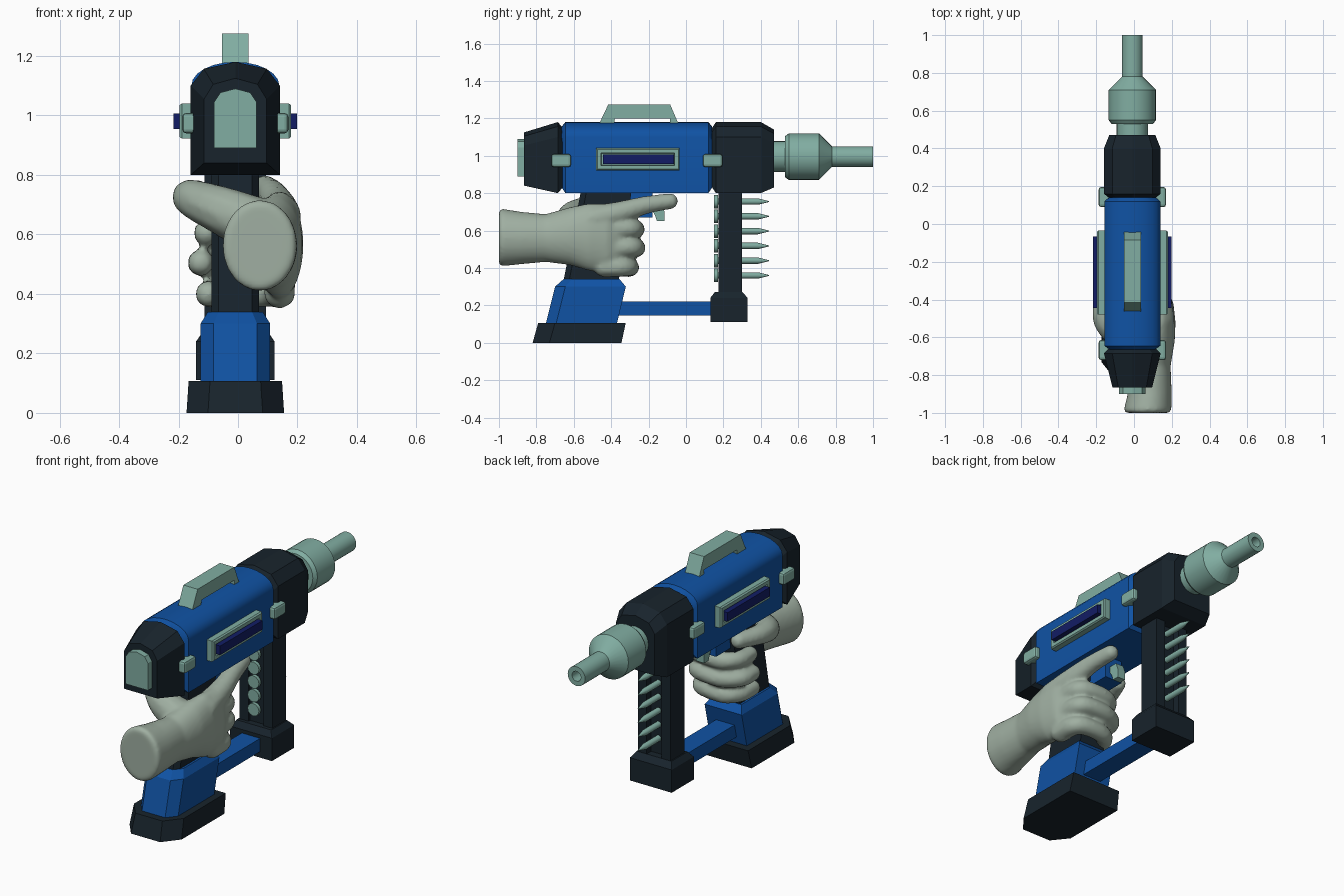
import bpy, bmesh
from math import sin, cos, pi
from mathutils import Vector, Matrix

if "Cube" in bpy.data.objects:
    bpy.data.objects.remove(bpy.data.objects["Cube"])

CX = -0.009   # centre plane of the tool


def material(name, rgb):
    m = bpy.data.materials.new(name)
    m.diffuse_color = (*rgb, 1)
    m.use_nodes = True
    m.node_tree.nodes["Principled BSDF"].inputs["Base Color"].default_value = m.diffuse_color
    return m


BLUE = material("blue", (0.005, 0.085, 0.37))
DARK = material("dark", (0.009, 0.017, 0.025))
MINT = material("mint", (0.22, 0.42, 0.36))
NAVY = material("navy", (0.006, 0.012, 0.13))
SKIN = material("glove", (0.35, 0.43, 0.36))


def finish(name, bm, mat, smooth=False):
    bmesh.ops.recalc_face_normals(bm, faces=bm.faces[:])
    me = bpy.data.meshes.new(name)
    bm.to_mesh(me)
    bm.free()
    me.materials.append(mat)
    ob = bpy.data.objects.new(name, me)
    bpy.context.collection.objects.link(ob)
    if smooth:
        bpy.ops.object.select_all(action='DESELECT')
        ob.select_set(True)
        bpy.context.view_layer.objects.active = ob
        bpy.ops.object.shade_smooth_by_angle(angle=0.6)
    return ob


def add_loft(bm, rings, dx=CX):
    rows = [[bm.verts.new((p[0] + dx, p[1], p[2])) for p in r] for r in rings]
    n = len(rows[0])
    for a, b in zip(rows, rows[1:]):
        for i in range(n):
            bm.faces.new((a[i], a[(i + 1) % n], b[(i + 1) % n], b[i]))
    bm.faces.new(rows[0])
    bm.faces.new(rows[-1])


def loft(name, rings, mat, smooth=False):
    bm = bmesh.new()
    add_loft(bm, rings)
    return finish(name, bm, mat, smooth)


def plan(hx, y0, y1, z, cut=0.0):
    """Horizontal rectangle, rear corners cut."""
    c = max(cut, 0.002)
    return [(-hx, y0 + c, z), (-hx + c * .8, y0, z), (hx - c * .8, y0, z), (hx, y0 + c, z),
            (hx, y1, z), (-hx, y1, z)]


def box(name, hx, y0, y1, z0, z1, mat, x=0.0, bevel=0.0):
    rect = [(-1, -1), (1, -1), (1, 1), (-1, 1)]
    ob = loft(name, [[(x + i * hx, (y0 + y1 + j * (y1 - y0)) / 2, z) for i, j in rect]
                     for z in (z0, z1)], mat)
    if bevel:
        b = ob.modifiers.new("bevel", 'BEVEL')
        b.width, b.segments = bevel, 2
    return ob


def side_profile(name, pts, hx, mat):
    return loft(name, [[(x, y, z) for y, z in pts] for x in (-hx, hx)], mat)


def arch(y, hw, z0, z1, rise, n):
    """Flat-bottomed section with an arched top."""
    return [(-hw, y, z0), (hw, y, z0)] + [
        (hw * cos(pi * i / n), y, z1 - rise + rise * sin(pi * i / n)) for i in range(n + 1)]


def lathe(name, prof, x, z, sides, mat, smooth=True):
    return loft(name, [[(x + r * cos(2 * pi * i / sides), y, z + r * sin(2 * pi * i / sides))
                        for i in range(sides)] for y, r in prof], mat, smooth)


# Housing
loft("main_housing", [arch(-.665, .12, .83, 1.155, .08, 12), arch(-.645, .148, .80, 1.18, .08, 12),
                      arch(.12, .148, .80, 1.18, .08, 12), arch(.14, .125, .83, 1.155, .08, 12)], BLUE, True)
loft("inner_core", [arch(-.70, .115, .84, 1.14, .08, 4), arch(.2, .115, .84, 1.14, .08, 4)], NAVY)
loft("rear_cap", [arch(-.865, .105, .84, 1.125, .07, 4), arch(-.685, .15, .80, 1.18, .08, 4),
                  arch(-.66, .125, .83, 1.15, .08, 4)], DARK)
loft("rear_plate", [arch(-.90, .071, .89, 1.09, .045, 4), arch(-.85, .071, .89, 1.09, .045, 4)], MINT)
loft("front_block", [arch(.14, .125, .83, 1.15, .08, 4), arch(.16, .15, .80, 1.18, .08, 4),
                     arch(.40, .15, .80, 1.18, .08, 4), arch(.47, .122, .83, 1.14, .075, 4)], DARK)

# Barrel with a bored muzzle
lathe("barrel", [(.45, .083), (.53, .083), (.53, .11), (.55, .125), (.71, .125), (.78, .055),
                 (1.0, .055), (1.0, .028), (.88, .028)], 0, .995, 28, MINT)

# Top carry handle
side_profile("carry_handle", [(-.465, 1.17), (-.415, 1.275), (-.085, 1.275), (-.04, 1.17),
                              (-.085, 1.17), (-.085, 1.2), (-.38, 1.2), (-.385, 1.17)], .045, MINT)


# Side panels and clips, both sides
def side_rect(x, d):
    y0, y1, z0, z1 = -.48 + d, -.035 - d, .922 + d, 1.04 - d
    return [(x, y0, z0), (x, y1, z0), (x, y1, z1), (x, y0, z1)]


for s, tag in ((-1, "left"), (1, "right")):
    loft(f"panel_frame_{tag}", [side_rect(s * x, d) for x, d in
                                ((.13, 0), (.18, 0), (.188, .006), (.188, .026), (.16, .028))], MINT)
    box(f"panel_stripe_{tag}", .028, -.445, -.065, .955, 1.006, NAVY, x=s * .18)
    box(f"rear_clip_{tag}", .03, -.72, -.615, .94, 1.008, MINT, x=s * .148, bevel=.012)
    box(f"front_clip_{tag}", .03, .09, .195, .94, 1.008, MINT, x=s * .148, bevel=.012)

# Grip, trigger and battery
loft("grip", [plan(.08, -.655, -.36, .33, .03), plan(.08, -.56, -.29, .82, .03)], DARK)
box("trigger_housing", .055, -.40, -.18, .67, .81, BLUE)
side_profile("trigger", [(-.20, .74), (-.165, .68), (-.155, .65), (-.115, .65), (-.115, .70),
                         (-.13, .74)], .025, MINT)
loft("battery", [plan(.117, -.75, -.37, .10, .055), plan(.117, -.70, -.322, .30, .055),
                 plan(.092, -.655, -.355, .34, .045)], BLUE)
loft("base", [plan(.164, -.82, -.345, 0, .09), plan(.157, -.79, -.322, .107, .09)], DARK)

# Lower link, magazine foot and channel
box("lower_link", .058, -.42, .16, .145, .22, BLUE)
box("magazine_foot", .132, .13, .33, .11, .24, DARK)
loft("magazine_foot_top", [plan(.132, .13, .33, .24), plan(.11, .155, .30, .272)], DARK)
for s, tag in ((-1, "left"), (1, "right")):
    box(f"magazine_side_{tag}", .028, .175, .30, .26, .82, DARK, x=s * .075)
box("magazine_web", .055, .19, .26, .26, .82, DARK)

# Nails
for i in range(6):
    lathe(f"nail_{i + 1}", [(.15, .036), (.17, .036), (.17, .017), (.385, .017), (.445, .002)],
          0, .755 - .079 * i, 12, MINT)

# Gloved hand: forearm and palm loft, plus fingers, fused by remesh
bm = bmesh.new()
palm = [(-1.0, .072, .563, .118, .145), (-.985, .072, .563, .126, .154), (-.88, .085, .56, .114, .14),
        (-.75, .098, .56, .096, .128), (-.62, .118, .57, .098, .155), (-.52, .138, .565, .082, .18),
        (-.42, .145, .56, .064, .185), (-.32, .135, .53, .03, .12)]
add_loft(bm, [[(cx + rx * cos(t), y, cz + rz * sin(t)) for t in (2 * pi * i / 32 for i in range(32))]
              for y, cx, cz, rx, rz in palm], 0)


def finger(pts):
    """Chain of spheres (x, y, z, radius) along a smooth path."""
    p = [Vector(q) for q in pts]
    p = [p[0]] + p + [p[-1]]
    for a, b, c, d in zip(p, p[1:], p[2:], p[3:]):
        for k in range(9):
            t = k / 8
            v = .5 * (2 * b + (c - a) * t + (2 * a - 5 * b + 4 * c - d) * t * t
                      + (3 * b - a - 3 * c + d) * t ** 3)
            bmesh.ops.create_icosphere(bm, subdivisions=2, radius=v[3],
                                       matrix=Matrix.Translation(v.to_3d()))


finger([(.14, -.50, .66, .075), (.135, -.36, .695, .062), (.115, -.22, .735, .05), (.09, -.085, .757, .044)])
finger([(.09, -.62, .62, .10), (-.04, -.60, .675, .085), (-.14, -.53, .715, .068),
        (-.165, -.43, .73, .055), (-.13, -.29, .738, .045)])
for e, z, x in ((-.222, .61, .01), (-.218, .51, -.01), (-.252, .405, .015)):
    finger([(.14, -.44, z, .055), (.135, e - .09, z, .053), (.085, e - .052, z, .05),
            (-.03, e - .052, z - .005, .049), (-.105 + x, e - .11, z - .005, .047),
            (-.115 + x, e - .2, z - .005, .045)])
hand = finish("hand", bm, SKIN)
rm = hand.modifiers.new("fuse", 'REMESH')
rm.mode, rm.voxel_size, rm.use_smooth_shade = 'VOXEL', .011, True
sm = hand.modifiers.new("soften", 'SMOOTH')
sm.factor, sm.iterations = .5, 6
